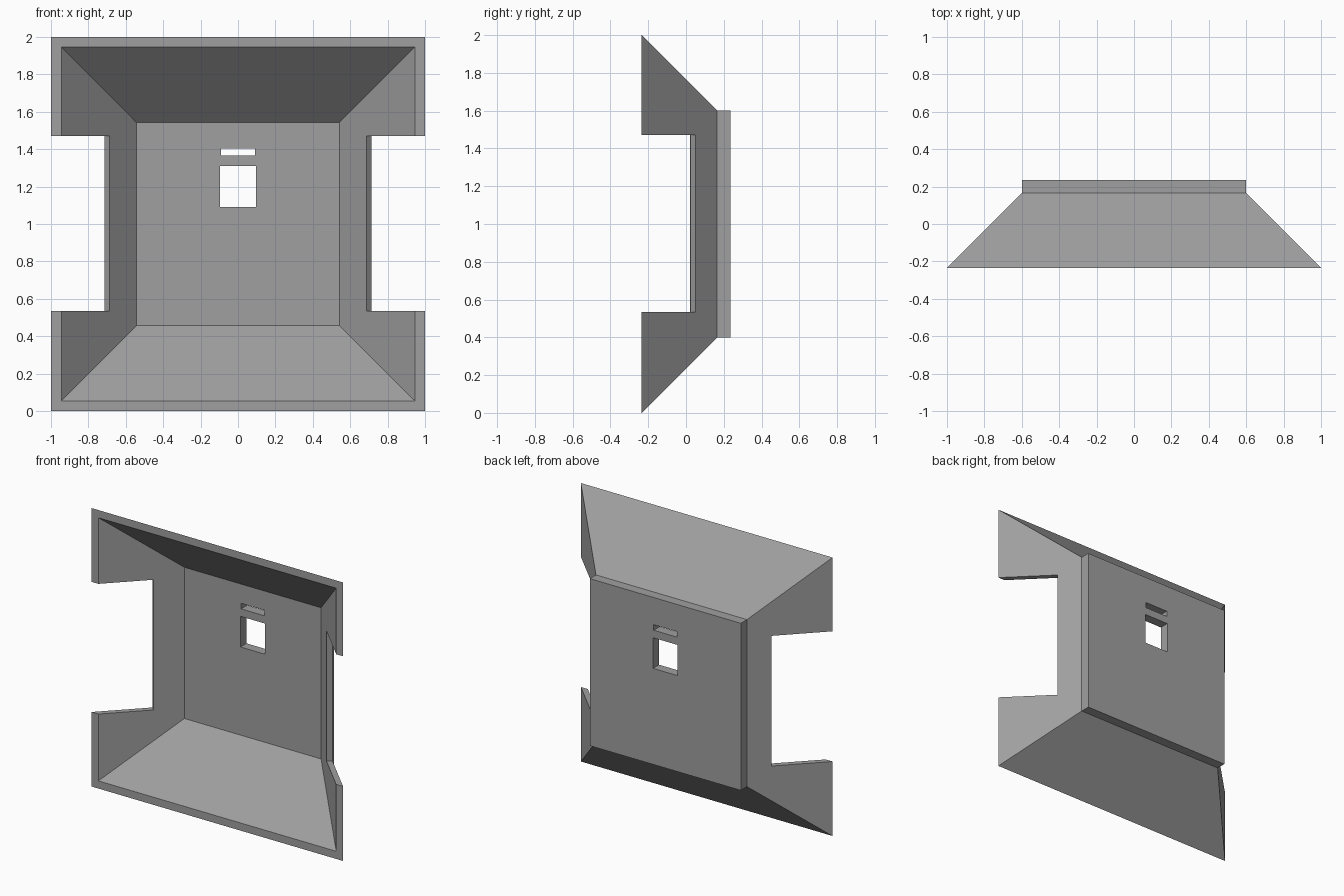
import bpy, bmesh
from mathutils import Vector

if "Cube" in bpy.data.objects:
    bpy.data.objects.remove(bpy.data.objects["Cube"])

grey = bpy.data.materials.new("mid grey")
grey.diffuse_color = (0.35, 0.35, 0.35, 1)
grey.use_nodes = True
grey.node_tree.nodes["Principled BSDF"].inputs["Base Color"].default_value = grey.diffuse_color


def mesh_object(name, bm):
    bmesh.ops.recalc_face_normals(bm, faces=bm.faces)
    mesh = bpy.data.meshes.new(name)
    bm.to_mesh(mesh)
    bm.free()
    mesh.materials.append(grey)
    obj = bpy.data.objects.new(name, mesh)
    bpy.context.collection.objects.link(obj)
    return obj


def square_ring(bm, half, y):
    return [bm.verts.new((sx * half, y, 1 + sz * half))
            for sx, sz in ((-1, -1), (1, -1), (1, 1), (-1, 1))]


def prism(name, outline, z0, z1):
    """Extrude an (x, y) outline between two heights."""
    bm = bmesh.new()
    base = bm.faces.new([bm.verts.new((x, y, z0)) for x, y in outline])
    top = bmesh.ops.extrude_face_region(bm, geom=[base])["geom"]
    bmesh.ops.translate(bm, vec=Vector((0, 0, z1 - z0)),
                        verts=[v for v in top if isinstance(v, bmesh.types.BMVert)])
    return mesh_object(name, bm)


# Tapered tray: inner back, inner rim, outer rim, outer shoulder, back slab
bm = bmesh.new()
rings = [square_ring(bm, h, y) for h, y in
         ((0.543, 0.167), (0.945, -0.235), (1.0, -0.235), (0.6, 0.165), (0.6, 0.235))]
for a, b in zip(rings, rings[1:]):
    for i in range(4):
        j = (i + 1) % 4
        bm.faces.new((a[i], a[j], b[j], b[i]))
bm.faces.new(rings[0])
bm.faces.new(rings[-1])
tray = mesh_object("tapered_tray", bm)

# Side notches, ending square to the sloping walls
cutters = []
for side, label in ((-1, "left"), (1, "right")):
    outline = [(0.615, -0.05), (0.765, 0.10), (1.2, 0.10), (1.2, -0.4), (0.615, -0.4)]
    cutters.append(prism(label + "_notch_cutter",
                         [(side * x, y) for x, y in outline], 0.535, 1.47))

# Square window and narrow slot through the back
for name, half, z0, z1 in (("window_cutter", 0.097, 1.09, 1.31),
                           ("slot_cutter", 0.092, 1.365, 1.405)):
    cutters.append(prism(name, [(-half, 0), (half, 0), (half, 0.4), (-half, 0.4)], z0, z1))

# Apply the cuts and keep the cutters hidden
for cutter in cutters:
    cutter.hide_render = True
    cutter.hide_set(True)
    cut = tray.modifiers.new(cutter.name, "BOOLEAN")
    cut.operation = "DIFFERENCE"
    cut.solver = "EXACT"
    cut.object = cutter
